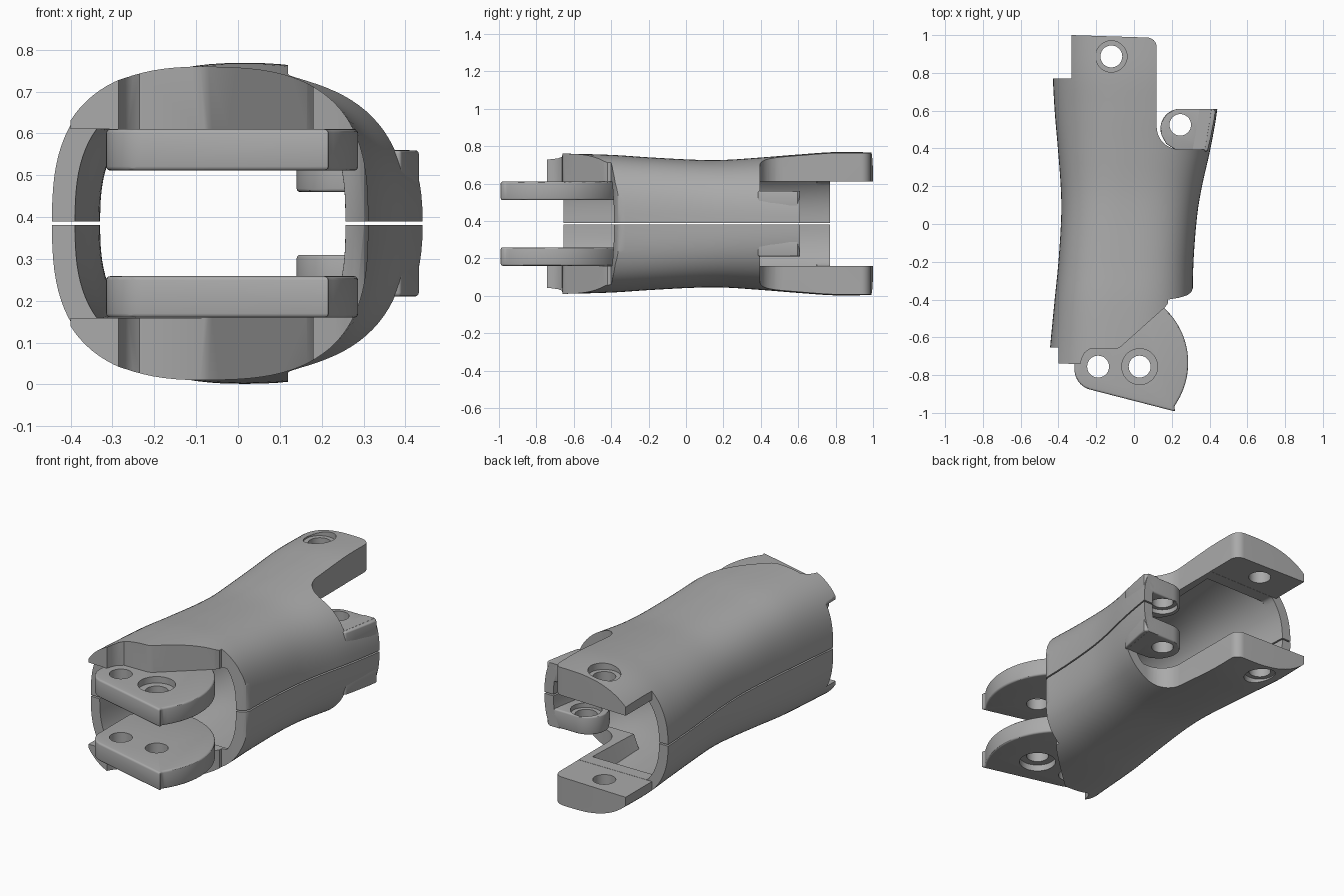
import bpy, bmesh, math
from mathutils import Matrix

if "Cube" in bpy.data.objects:
    bpy.data.objects.remove(bpy.data.objects["Cube"])

MID = 0.385      # height of the split between the two mirrored halves
FLAT = 0.225     # underside of the thick end pads, measured from the split

grey = bpy.data.materials.new("warm grey")
grey.diffuse_color = (0.4, 0.4, 0.4, 1)
grey.use_nodes = True
grey.node_tree.nodes["Principled BSDF"].inputs["Base Color"].default_value = grey.diffuse_color

# y, left x, right x, half height, roundness exponent
SECTIONS = [
    (-0.78, -0.455, 0.325, 0.376, 2.7), (-0.66, -0.445, 0.32, 0.375, 2.7),
    (-0.40, -0.42, 0.312, 0.368, 2.8), (-0.20, -0.40, 0.315, 0.355, 2.8),
    (0.05, -0.385, 0.335, 0.342, 2.7), (0.20, -0.388, 0.36, 0.341, 2.6),
    (0.40, -0.403, 0.405, 0.354, 2.5), (0.60, -0.42, 0.44, 0.370, 2.4),
    (0.80, -0.43, 0.46, 0.383, 2.4), (1.05, -0.43, 0.47, 0.380, 2.4)]


def section(y):
    """Smoothly interpolated section values at y."""
    S = SECTIONS
    y = min(max(y, S[0][0]), S[-1][0])
    i = next(k for k in range(len(S) - 1) if y <= S[k + 1][0])

    def slope(k, j):
        a, b = S[max(k - 1, 0)], S[min(k + 1, len(S) - 1)]
        return (b[j] - a[j]) / (b[0] - a[0])
    d = S[i + 1][0] - S[i][0]
    t = (y - S[i][0]) / d
    return [(2*t**3 - 3*t*t + 1) * S[i][j] + (t**3 - 2*t*t + t) * d * slope(i, j)
            + (3*t*t - 2*t**3) * S[i + 1][j] + (t**3 - t*t) * d * slope(i + 1, j)
            for j in range(1, 5)]


def make(name, rings):
    """Skin a row of closed rings and cap both ends."""
    bm = bmesh.new()
    vs = [[bm.verts.new(p) for p in r] for r in rings]
    n = len(vs[0])
    for a, b in zip(vs, vs[1:]):
        for i in range(n):
            bm.faces.new((a[i], a[(i + 1) % n], b[(i + 1) % n], b[i]))
    bm.faces.new(vs[0])
    bm.faces.new(vs[-1][::-1])
    bmesh.ops.recalc_face_normals(bm, faces=bm.faces)
    me = bpy.data.meshes.new(name)
    bm.to_mesh(me)
    bm.free()
    ob = bpy.data.objects.new(name, me)
    bpy.context.collection.objects.link(ob)
    me.materials.append(grey)
    return ob


def prism(name, pts, z0, z1):
    return make(name, [[(x, y, z) for x, y in pts] for z in (z0, z1)])


def box(x0, x1, y0, y1, z0, z1):
    return prism("cutter", [(x0, y0), (x1, y0), (x1, y1), (x0, y1)], z0, z1)


def arc(cx, cy, r, a0, a1, n=10):
    return [(cx + r * math.cos(math.radians(a0 + (a1 - a0) * i / n)),
             cy + r * math.sin(math.radians(a0 + (a1 - a0) * i / n))) for i in range(n + 1)]


def hole(x, y, r, z0=-0.2, z1=0.6):
    return prism("cutter", arc(x, y, r, 0, 350, 35), z0, z1)


def apply(ob, mod):
    bpy.context.view_layer.objects.active = ob
    bpy.ops.object.modifier_apply(modifier=mod.name)


def cut(ob, cutter):
    m = ob.modifiers.new("cut", 'BOOLEAN')
    m.operation, m.solver, m.object = 'DIFFERENCE', 'EXACT', cutter
    apply(ob, m)
    bpy.data.objects.remove(cutter)


def bevel(ob, width):
    m = ob.modifiers.new("edge", 'BEVEL')
    m.width, m.segments, m.limit_method = width, 3, 'ANGLE'
    m.angle_limit = math.radians(50)
    apply(ob, m)


def half_ring(y, inset, base, limit=None, n=48):
    """Upper half of a superellipse at y, closed along the base."""
    l, r, h, e = section(y)
    c, a, h = (l + r) / 2, (r - l) / 2 - inset, h - inset * 0.9
    pts = []
    for i in range(n + 1):
        t = math.pi * i / n
        co, si = math.cos(t), abs(math.sin(t))
        x = c + a * math.copysign(abs(co) ** (2 / e), co)
        z = h * si ** (2 / e) if 0 < i < n else 0
        if limit and not limit(x, y):
            z = min(z, FLAT)
        pts.append((x, y, max(z, 0.004) if base > 0 else z))
    if base < 0:
        pts += [(pts[-1][0], y, base), (pts[0][0], y, base)]
    return pts


# Hollow half shell; the inside is full height except under the end pads
def deep(x, y):
    return -0.38 < y < 0.36 or (0 < y < 0.70 and x < 0.06)


outer_ys = [-0.78 + 1.82 * i / 48 for i in range(49)]
inner_ys = sorted([-0.9 + 2.0 * i / 48 for i in range(49)]
                  + [-0.381, -0.379, 0.359, 0.361, 0.699, 0.701])
shell = make("upper_shell", [half_ring(y, 0, 0.004) for y in outer_ys])
cut(shell, make("cutter", [half_ring(y, 0.055, -0.1, deep) for y in inner_ys]))

# Front outline: left tip, pad recess, diagonal and set-back right rim
front = [(-0.6, -0.655), (-0.4, -0.655), (-0.4, -0.738), (-0.285, -0.742), (-0.275, -0.71),
         (-0.262, -0.682), (-0.235, -0.662), (-0.09, -0.66), (-0.07, -0.65), (0.165, -0.44),
         (0.18, -0.42), (0.18, -0.40), (0.24, -0.39), (0.28, -0.378), (0.302, -0.362),
         (0.312, -0.34), (0.6, -0.34), (0.6, -1.2), (-0.6, -1.2)]
cut(shell, prism("cutter", front, -0.2, 0.6))
cut(shell, box(-0.7, 0.17, -1.2, -0.6551, -0.2, FLAT + 0.001))

# Back outline: long tab, short left wall and ear notch
cut(shell, prism("cutter", [(0.12, 1.2)] + arc(0.24, 0.515, 0.12, 180, 270)
                 + [(0.8, 0.395), (0.8, 1.2)], 0.175, 0.6))
cut(shell, box(0.1, 0.8, 0.61, 1.2, -0.2, 0.2))
cut(shell, box(-0.7, -0.33, 0.77, 1.2, -0.2, 0.6))
cut(shell, box(-0.6, 0.7, 0.7701, 1.2, -0.2, FLAT + 0.001))
cut(shell, prism("cutter", [(-0.5, 1.003), (-0.33, 1.0)] + arc(0.07, 0.937, 0.05, 90, 0, 8)
                 + [(0.3, 0.937), (0.3, 1.2), (-0.5, 1.2)], -0.2, 0.6))
cut(shell, hole(-0.12, 0.887, 0.058))
cut(shell, hole(-0.12, 0.887, 0.083, 0.345))

# Round-ended pivot plate with two holes, one of them counterbored
plate = prism("upper_pivot_plate",
              [(0.22, -0.993)] + arc(-0.108, -0.735, 0.395, -36, 78, 28)
              + [(-0.16, -0.36), (-0.27, -0.42), (-0.315, -0.5)]
              + arc(-0.205, -0.77, 0.11, 180, 256, 12), 0.126, FLAT + 0.0005)
bevel(plate, 0.01)
cut(plate, hole(-0.19, -0.755, 0.058))
cut(plate, hole(0.03, -0.755, 0.058))
cut(plate, hole(0.03, -0.755, 0.095, 0.19))

# Side ear with a hole, counterbored on the inside
ear = prism("upper_side_ear",
            arc(0.245, 0.505, 0.105, 90, 200, 14) + [(0.17, 0.425), (0.22, 0.392), (0.30, 0.385),
            (0.39, 0.385), (0.405, 0.45), (0.425, 0.55), (0.432, 0.595), (0.42, 0.61)],
            0.075, 0.1745)
bevel(ear, 0.008)
cut(ear, hole(0.245, 0.525, 0.057))
cut(ear, hole(0.245, 0.525, 0.08, -0.1, 0.1))

# Mirror every part to the lower half and lift onto the ground
for ob in (shell, plate, ear):
    low = bpy.data.objects.new(ob.name.replace("upper", "lower"), ob.data.copy())
    bpy.context.collection.objects.link(low)
    low.data.transform(Matrix.Diagonal((1, 1, -1, 1)))
    low.data.flip_normals()
    for o in (ob, low):
        o.data.transform(Matrix.Translation((0, 0, MID)))
        bpy.ops.object.select_all(action='DESELECT')
        o.select_set(True)
        bpy.context.view_layer.objects.active = o
        bpy.ops.object.shade_smooth_by_angle(angle=math.radians(30))
